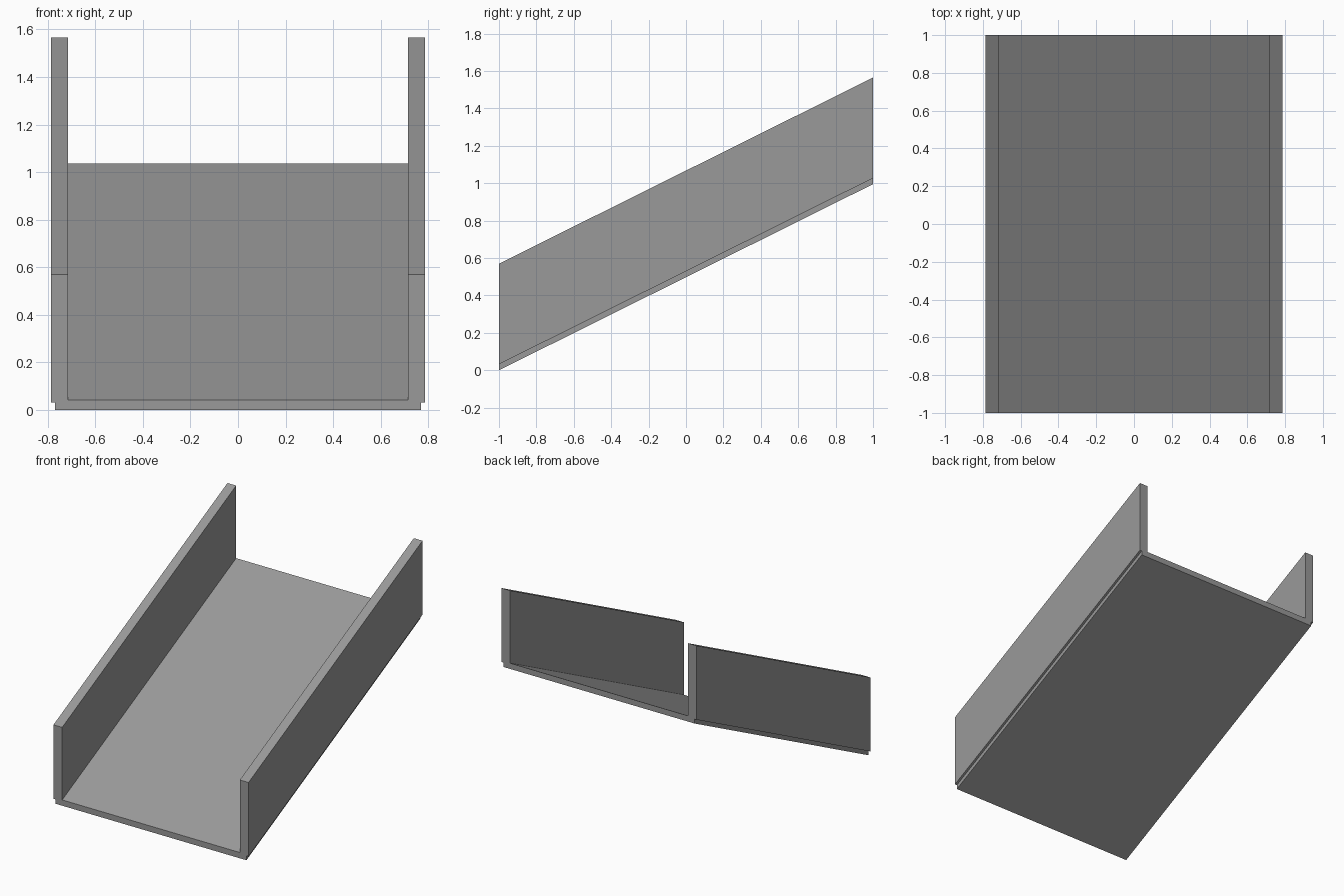
import bpy
import bmesh

cube = bpy.data.objects.get("Cube")
if cube:
    bpy.data.objects.remove(cube, do_unlink=True)

# Single grey finish
GREY = (0.32, 0.32, 0.32, 1.0)
grey = bpy.data.materials.new("plain_grey")
grey.use_nodes = True
grey.diffuse_color = GREY
grey.node_tree.nodes["Principled BSDF"].inputs["Base Color"].default_value = GREY

# Half of the U-shaped section, from the underside round to the floor
half = [(0.768, 0.0), (0.768, 0.032), (0.785, 0.032),
        (0.785, 0.57), (0.715, 0.57), (0.715, 0.042)]
profile = half + [(-x, z) for x, z in reversed(half)]
RISE = 0.995

# Sloping channel: the upright section swept from the low front to the high back
bm = bmesh.new()
section = bm.faces.new([bm.verts.new((x, -1, z)) for x, z in profile])
swept = bmesh.ops.extrude_face_region(bm, geom=[section], use_keep_orig=True)
back = [v for v in swept["geom"] if isinstance(v, bmesh.types.BMVert)]
bmesh.ops.translate(bm, verts=back, vec=(0, 2, RISE))
bmesh.ops.recalc_face_normals(bm, faces=bm.faces)

mesh = bpy.data.meshes.new("sloping_channel")
bm.to_mesh(mesh)
bm.free()
mesh.materials.append(grey)
channel = bpy.data.objects.new("sloping_channel", mesh)
bpy.context.collection.objects.link(channel)
